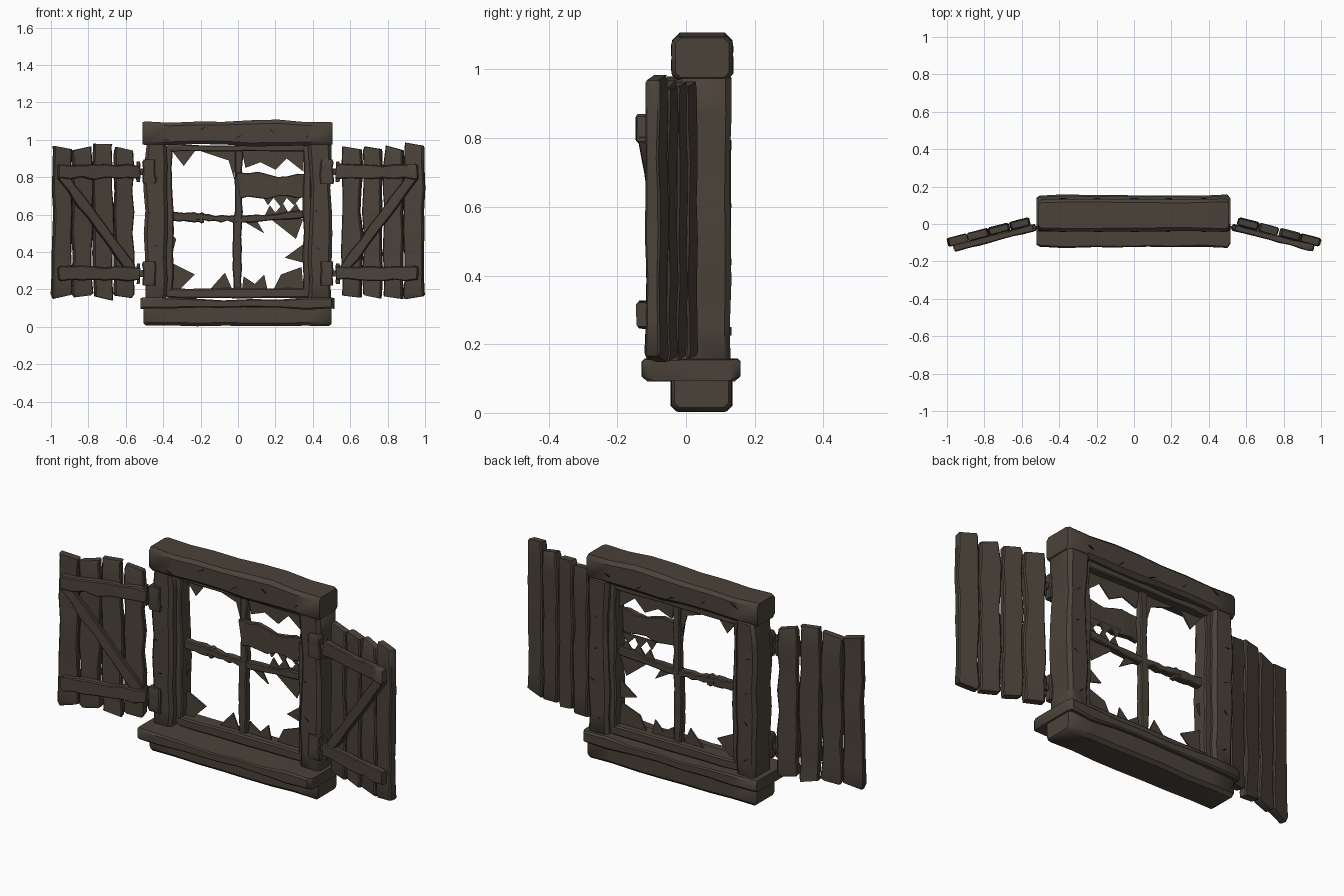
import bpy, bmesh, math, random
from mathutils import Vector

random.seed(7)
cube = bpy.data.objects.get("Cube")
if cube:
    bpy.data.objects.remove(cube)


def material(name, colour):
    mat = bpy.data.materials.new(name)
    mat.use_nodes = True
    mat.diffuse_color = colour
    mat.node_tree.nodes["Principled BSDF"].inputs["Base Color"].default_value = colour
    return mat


WOOD = material("weathered brown wood", (0.07, 0.055, 0.042, 1))
DARK = material("dark crack", (0.012, 0.01, 0.008, 1))


def finish(bm, name, mat, smooth=True):
    bmesh.ops.recalc_face_normals(bm, faces=bm.faces)
    mesh = bpy.data.meshes.new(name)
    bm.to_mesh(mesh)
    bm.free()
    obj = bpy.data.objects.new(name, mesh)
    bpy.context.collection.objects.link(obj)
    mesh.materials.append(mat)
    if smooth:
        bpy.ops.object.select_all(action="DESELECT")
        bpy.context.view_layer.objects.active = obj
        obj.select_set(True)
        bpy.ops.object.shade_smooth_by_angle(angle=math.radians(40))
    return obj


def plank(name, start, end, width, depth, facing=(0, 1, 0), wobble=0.006, steps=7, ragged=0.0):
    """Loft a worn, chamfered board from start to end."""
    start, end = Vector(start), Vector(end)
    axis = (end - start).normalized()
    thick = Vector(facing)
    thick = (thick - axis * thick.dot(axis)).normalized()
    side = axis.cross(thick)
    length = (end - start).length
    inset = min(0.015, length * 0.15)
    places = [0, inset] + [length * i / steps for i in range(1, steps)] + [length - inset, length]
    slants = {0: random.uniform(-ragged, ragged), len(places) - 1: random.uniform(-ragged, ragged)}
    bm = bmesh.new()
    rings = []
    for i, place in enumerate(places):
        tip = i in slants
        shrink = 0.88 if tip else 1
        hw = width / 2 * shrink + random.uniform(-wobble, wobble)
        hd = depth / 2 * shrink + random.uniform(-wobble, wobble) * 0.5
        cut = min(hw, hd) * 0.28
        shift = random.uniform(-wobble, wobble) * 0.6
        ring = []
        for u, v in ((hw, hd - cut), (hw - cut, hd), (cut - hw, hd), (-hw, hd - cut),
                     (-hw, cut - hd), (cut - hw, -hd), (hw - cut, -hd), (hw, cut - hd)):
            along = place + slants.get(i, 0) * u / hw
            ring.append(bm.verts.new(start + axis * along + side * (u + shift) + thick * v))
        rings.append(ring)
    for low, high in zip(rings, rings[1:]):
        for i in range(8):
            j = (i + 1) % 8
            bm.faces.new((low[i], low[j], high[j], high[i]))
    bm.faces.new(rings[0])
    bm.faces.new(rings[-1])
    return finish(bm, name, WOOD)


def plate(name, points, y, mat=WOOD, thickness=0.008):
    """Thin flat polygon standing in the x-z plane."""
    bm = bmesh.new()
    face = bm.faces.new([bm.verts.new((x, y, z)) for x, z in points])
    extruded = bmesh.ops.extrude_face_region(bm, geom=[face])["geom"]
    verts = [g for g in extruded if isinstance(g, bmesh.types.BMVert)]
    bmesh.ops.translate(bm, verts=verts, vec=(0, thickness, 0))
    return finish(bm, name, mat, False)


# Outer frame
plank("top_beam", (-0.51, 0.047, 1.035), (0.505, 0.047, 1.035), 0.13, 0.175)
plank("bottom_beam", (-0.505, 0.045, 0.065), (0.5, 0.045, 0.065), 0.12, 0.175)
plank("window_sill", (-0.52, 0.015, 0.125), (0.515, 0.015, 0.125), 0.055, 0.28, wobble=0.008)
for sign, word in ((-1, "right"), (1, "left")):
    x = sign * 0.44
    plank(word + "_post", (x, 0.052, 0.13), (x, 0.052, 0.99), 0.115, 0.155, wobble=0.007)
    x = sign * 0.37
    plank(word + "_inner_jamb", (x, 0.06, 0.16), (x, 0.06, 0.97), 0.045, 0.085)

# Inner sash
plank("sash_top", (-0.38, 0.06, 0.955), (0.38, 0.06, 0.955), 0.035, 0.085, wobble=0.004)
plank("sash_bottom", (-0.38, 0.06, 0.18), (0.38, 0.06, 0.18), 0.05, 0.085, wobble=0.004)
plank("lower_mullion", (-0.003, 0.06, 0.19), (-0.003, 0.06, 0.6), 0.045, 0.04, wobble=0.003)
plank("upper_mullion", (0.003, 0.06, 0.56), (0.003, 0.06, 0.95), 0.04, 0.04, wobble=0.003)
plank("right_crossbar_stub", (-0.37, 0.06, 0.592), (-0.18, 0.06, 0.585), 0.055, 0.04)
plank("right_crossbar", (-0.22, 0.06, 0.588), (0.01, 0.06, 0.575), 0.035, 0.04)
plank("left_crossbar", (-0.01, 0.06, 0.575), (0.37, 0.06, 0.6), 0.04, 0.04)
plank("patch_board", (0.0, 0.03, 0.755), (0.37, 0.03, 0.75), 0.125, 0.025, wobble=0.012, ragged=0.012)

# Broken pane shards, as outlines in x and z
shards = [
    [(-.36, .95), (-.23, .94), (-.29, .86)],
    [(-.2, .94), (-.01, .94), (-.02, .79), (-.05, .89)],
    [(.02, .94), (.04, .85), (.12, .88), (.2, .84), (.26, .9), (.35, .83), (.35, .94)],
    [(.13, .7), (.16, .65), (.19, .69), (.23, .64), (.26, .69), (.3, .65), (.34, .7)],
    [(.14, .59), (.17, .65), (.2, .61), (.24, .66), (.27, .61), (.31, .66), (.35, .59)],
    [(-.35, .2), (-.35, .34), (-.23, .28), (-.31, .2)],
    [(-.36, .36), (-.33, .47), (-.36, .5)],
    [(-.15, .2), (-.07, .29), (-.03, .2)],
    [(.02, .19), (.03, .27), (.09, .23), (.14, .28), (.16, .19)],
    [(.19, .2), (.23, .28), (.34, .32), (.35, .2)],
    [(.02, .57), (.14, .5), (.1, .57)],
    [(.17, .58), (.31, .47), (.35, .58)],
    [(.36, .34), (.25, .37), (.36, .45)],
]
for outline in shards:
    plate("pane_shard", outline, 0.056)

# Shutters, swung open towards the front
SWING = math.radians(14.5)
ALONG = Vector((math.cos(SWING), -math.sin(SWING), 0))
FRONT = Vector((-math.sin(SWING), -math.cos(SWING), 0))


def shutter_point(sign, u, z, out=0.0):
    p = Vector((0.558, 0.014, z)) + ALONG * u + FRONT * out
    p.x *= sign
    return p


for sign, word in ((-1, "right"), (1, "left")):
    facing = (FRONT.x * sign, FRONT.y, 0)
    for i in range(4):
        u = 0.054 + i * 0.1145
        low, high = 0.158 + random.uniform(-.008, .008), 0.965 + random.uniform(-.014, .014)
        lean = random.uniform(-0.004, 0.004)
        plank(f"{word}_shutter_board_{i + 1}", shutter_point(sign, u, low),
              shutter_point(sign, u + lean, high), 0.104, 0.042, facing, ragged=0.012)
    for z, label in ((0.83, "upper"), (0.285, "lower")):
        plank(f"{word}_{label}_brace", shutter_point(sign, -0.02, z, 0.038),
              shutter_point(sign, 0.425, z, 0.038), 0.075, 0.036, facing, ragged=0.006)
        # Hinge: pin, strap and block on the post
        plank(f"{word}_{label}_hinge_pin", (sign * 0.533, -0.018, z - 0.055),
              (sign * 0.533, -0.018, z + 0.055), 0.02, 0.02, wobble=0.002, steps=3)
        plank(f"{word}_{label}_hinge_strap", (sign * 0.48, -0.018, z), (sign * 0.56, -0.018, z),
              0.035, 0.012, wobble=0.001, steps=3)
        plank(f"{word}_{label}_hinge_block", (sign * 0.475, -0.018, z - 0.065),
              (sign * 0.475, -0.018, z + 0.065), 0.07, 0.04, wobble=0.004, steps=3)
    plank(word + "_diagonal_brace", shutter_point(sign, 0.41, 0.815, 0.034),
          shutter_point(sign, 0.02, 0.31, 0.034), 0.055, 0.03, facing, wobble=0.004)


# Cracks in the frame timbers
def crack(x, z, dx, dz, y):
    span = Vector((dx, dz))
    across = Vector((-dz, dx)).normalized() * 0.003
    base = Vector((x, z))
    plate("crack", [base, base + span / 2 + across, base + span, base + span / 2 - across],
          y, DARK, 0.006)


for y in (-0.043, 0.132):
    for i in range(5):
        crack(-0.4 + i * 0.19, random.uniform(1.0, 1.06), random.uniform(.02, .05), random.uniform(-.03, .03), y)
for y in (-0.029, 0.127):
    for x in (-0.45, 0.44):
        for i in range(4):
            crack(x + random.uniform(-.03, .02), 0.25 + i * 0.18, random.uniform(.01, .03), random.uniform(-.03, .03), y)
